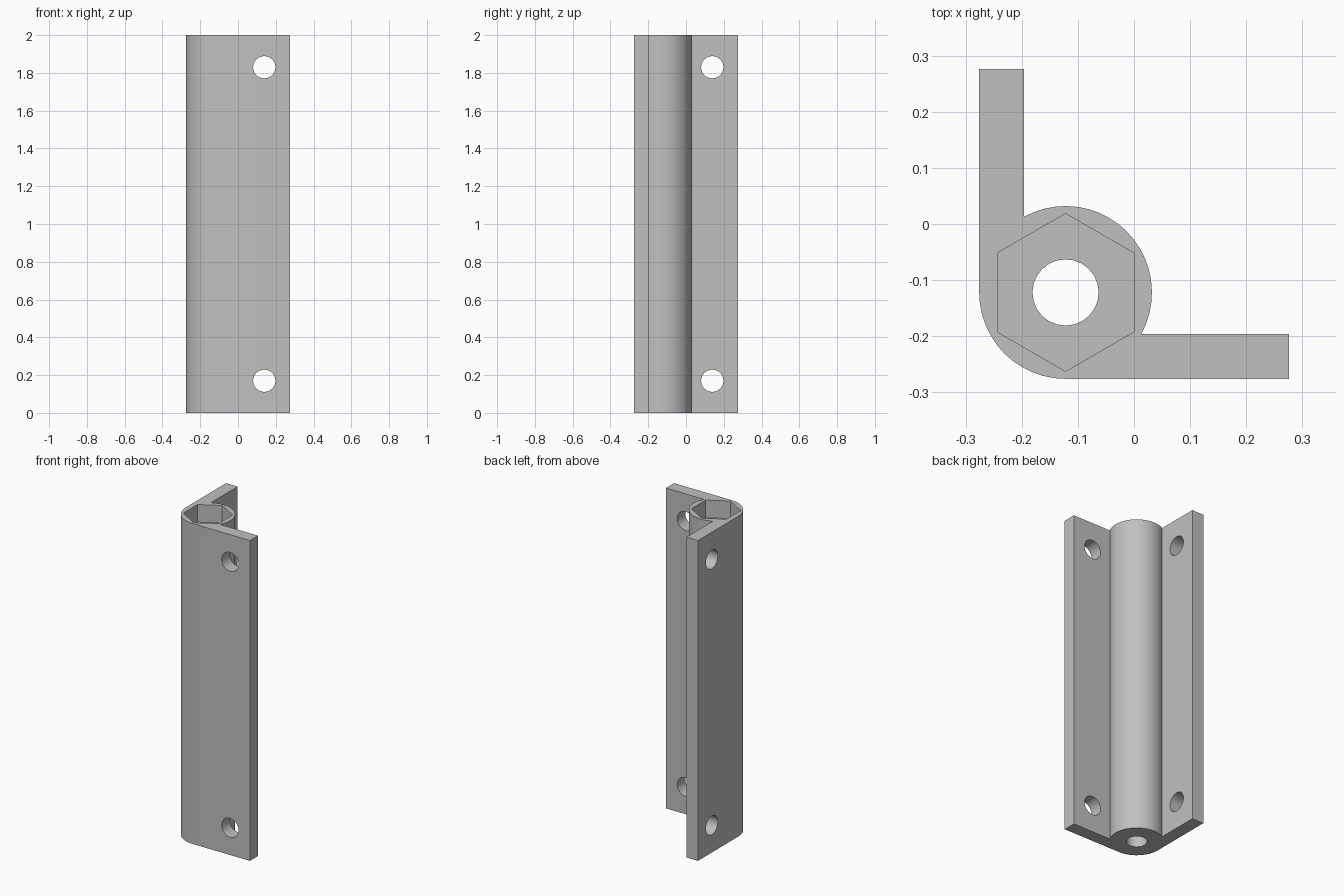
import bpy
import bmesh
from math import acos, cos, sin, pi, radians

old = bpy.data.objects.get("Cube")
if old:
    bpy.data.objects.remove(old, do_unlink=True)

HALF, HEIGHT, WALL = 0.276, 2.0, 0.08
BARREL_R = 0.154
C = -HALF + BARREL_R          # barrel axis, same in x and y
INNER = -HALF + WALL          # inner face of each flange
HOLE_R, HOLE_POS, HOLE_INSET = 0.059, 0.139, 0.17
HEX_R, HEX_DEPTH = 0.1405, 0.11

grey = bpy.data.materials.new("plain grey")
grey.use_nodes = True
colour = (0.53, 0.53, 0.53, 1)
grey.diffuse_color = colour
grey.node_tree.nodes["Principled BSDF"].inputs["Base Color"].default_value = colour


def arc(start, end, steps):
    """Points on the barrel circle between two angles."""
    angles = [start + (end - start) * i / steps for i in range(steps + 1)]
    return [(C + BARREL_R * cos(a), C + BARREL_R * sin(a)) for a in angles]


# Bracket body: round barrel with two flanges at right angles
a = acos((INNER - C) / BARREL_R)
outline = arc(pi / 2 - a, a, 20)
outline += [(INNER, HALF), (-HALF, HALF)]
outline += arc(pi, 1.5 * pi, 12)
outline += [(HALF, -HALF), (HALF, INNER)]

bm = bmesh.new()
base = bm.faces.new([bm.verts.new((x, y, 0)) for x, y in outline])
top = bmesh.ops.extrude_face_region(bm, geom=[base])["geom"]
bmesh.ops.translate(bm, vec=(0, 0, HEIGHT),
                    verts=[v for v in top if isinstance(v, bmesh.types.BMVert)])
bmesh.ops.recalc_face_normals(bm, faces=bm.faces)
mesh = bpy.data.meshes.new("corner_bracket")
bm.to_mesh(mesh)
bm.free()
bracket = bpy.data.objects.new("corner_bracket", mesh)
bpy.context.collection.objects.link(bracket)
mesh.materials.append(grey)


def cut(sides, radius, depth, location, rotation=(0, 0, 0)):
    """Cut a prism-shaped hole out of the bracket."""
    bpy.ops.mesh.primitive_cylinder_add(vertices=sides, radius=radius, depth=depth,
                                        location=location, rotation=rotation)
    cutter = bpy.context.object
    cutter.name = "hole_cutter"
    cutter.hide_render = True
    cutter.data.materials.append(grey)
    mod = bracket.modifiers.new("hole", "BOOLEAN")
    mod.operation, mod.solver, mod.object = "DIFFERENCE", "EXACT", cutter
    bpy.context.view_layer.objects.active = bracket
    bpy.ops.object.modifier_apply(modifier=mod.name)
    bpy.data.objects.remove(cutter, do_unlink=True)


# Bore through the barrel and nut pocket in its top
cut(24, HOLE_R, HEIGHT * 1.2, (C, C, HEIGHT / 2))
cut(6, HEX_R, HEX_DEPTH * 2, (C, C, HEIGHT))

# Screw holes near both ends of each flange
mid = -HALF + WALL / 2
for z in (HOLE_INSET, HEIGHT - HOLE_INSET):
    cut(24, HOLE_R, WALL * 2, (HOLE_POS, mid, z), (pi / 2, 0, 0))
    cut(24, HOLE_R, WALL * 2, (mid, HOLE_POS, z), (0, pi / 2, 0))

bpy.ops.object.select_all(action="DESELECT")
bracket.select_set(True)
bpy.context.view_layer.objects.active = bracket
bpy.ops.object.shade_smooth_by_angle(angle=radians(30))
